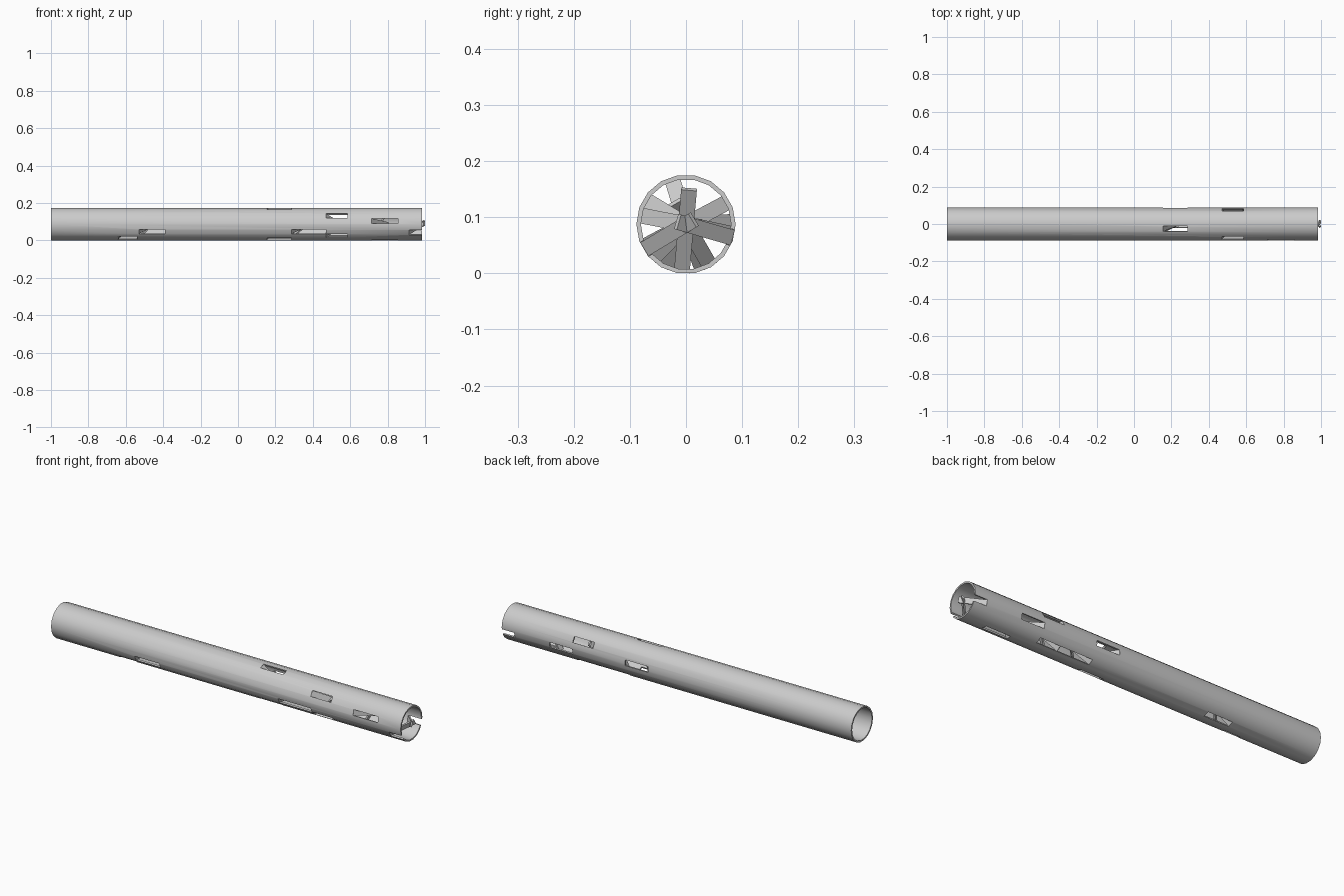
import bpy, bmesh, math
from mathutils import Vector

if "Cube" in bpy.data.objects:
    bpy.data.objects.remove(bpy.data.objects["Cube"])

R, WALL, SIDES, CZ = 0.0885, 0.008, 18, 0.0875
X0, X1 = -1.0, 0.985

# slot start x, slot length, angle round the tube (0 = back, 90 = top), flap length, tilt
FLAPS = [
    (-0.64, 0.10, 240, 0.13, 50), (-0.53, 0.14, 208, 0.13, 50), (-0.53, 0.14, 290, 0.13, 50),
    (0.155, 0.13, 107, 0.13, 50), (0.155, 0.13, 3, 0.13, 50), (0.155, 0.13, 246, 0.13, 50),
    (0.285, 0.185, 208, 0.18, 45), (0.285, 0.185, 300, 0.18, 45),
    (0.47, 0.115, 28, 0.12, 50), (0.47, 0.115, 149, 0.12, 50), (0.47, 0.115, 226, 0.12, 50),
    (0.47, 0.115, 300, 0.12, 50),
    (0.585, 0.13, 348, 0.13, 50), (0.715, 0.14, 169, 0.14, 50), (0.715, 0.14, 265, 0.17, 60),
    (0.915, 0.09, 211, 0.13, 50), (0.915, 0.09, 344, 0.13, 50),
]


def make_object(name, bm):
    bmesh.ops.recalc_face_normals(bm, faces=bm.faces[:])
    mesh = bpy.data.meshes.new(name)
    bm.to_mesh(mesh)
    bm.free()
    obj = bpy.data.objects.new(name, mesh)
    bpy.context.collection.objects.link(obj)
    return obj


def add_box(bm, origin, along, side, inward, length, width, lo, hi):
    """Box starting at origin, running along, centred sideways, lo..hi deep."""
    v = [bm.verts.new(origin + along * a + side * s + inward * d)
         for a in (0, length) for s in (-width / 2, width / 2) for d in (lo, hi)]
    for f in ((0, 1, 3, 2), (4, 6, 7, 5), (0, 4, 5, 1), (2, 3, 7, 6), (0, 2, 6, 4), (1, 5, 7, 3)):
        bm.faces.new([v[i] for i in f])


def directions(deg):
    a = math.radians(deg)
    return Vector((0, math.cos(a), math.sin(a))), Vector((0, -math.sin(a), math.cos(a)))


# hollow tube
bm = bmesh.new()
rings = []
for x, r in ((X0, R), (X1, R), (X1, R - WALL), (X0, R - WALL)):
    rings.append([bm.verts.new((x, r * math.cos(i * math.tau / SIDES),
                                CZ + r * math.sin(i * math.tau / SIDES))) for i in range(SIDES)])
for k in range(4):
    p, q = rings[k], rings[(k + 1) % 4]
    for i in range(SIDES):
        j = (i + 1) % SIDES
        bm.faces.new((p[i], p[j], q[j], q[i]))
tube = make_object("tube", bm)

# slots cut through the wall
X = Vector((1, 0, 0))
for x, length, deg, _, _ in FLAPS:
    out, side = directions(deg)
    bm = bmesh.new()
    add_box(bm, Vector((x, 0, CZ)) + out * R, X, side, -out, length, 0.029, -0.02, 0.03)
    cutter = make_object("slot_cutter", bm)
    cutter.hide_render = True
    mod = tube.modifiers.new("slot", 'BOOLEAN')
    mod.operation, mod.object, mod.solver = 'DIFFERENCE', cutter, 'EXACT'
    bpy.context.view_layer.objects.active = tube
    bpy.ops.object.modifier_apply(modifier=mod.name)
    bpy.data.objects.remove(cutter)

bpy.ops.object.select_all(action='DESELECT')
tube.select_set(True)
bpy.context.view_layer.objects.active = tube
bpy.ops.object.shade_smooth_by_angle(angle=math.radians(30))

# flaps bent inward from each slot
bm = bmesh.new()
for x, _, deg, flap, tilt in FLAPS:
    out, side = directions(deg)
    t = math.radians(tilt)
    along = X * math.cos(t) - out * math.sin(t)
    normal = -X * math.sin(t) - out * math.cos(t)
    add_box(bm, Vector((x, 0, CZ)) + out * (R - 0.002), along, side, normal, flap, 0.028, 0, 0.008)
make_object("inner_flaps", bm)
